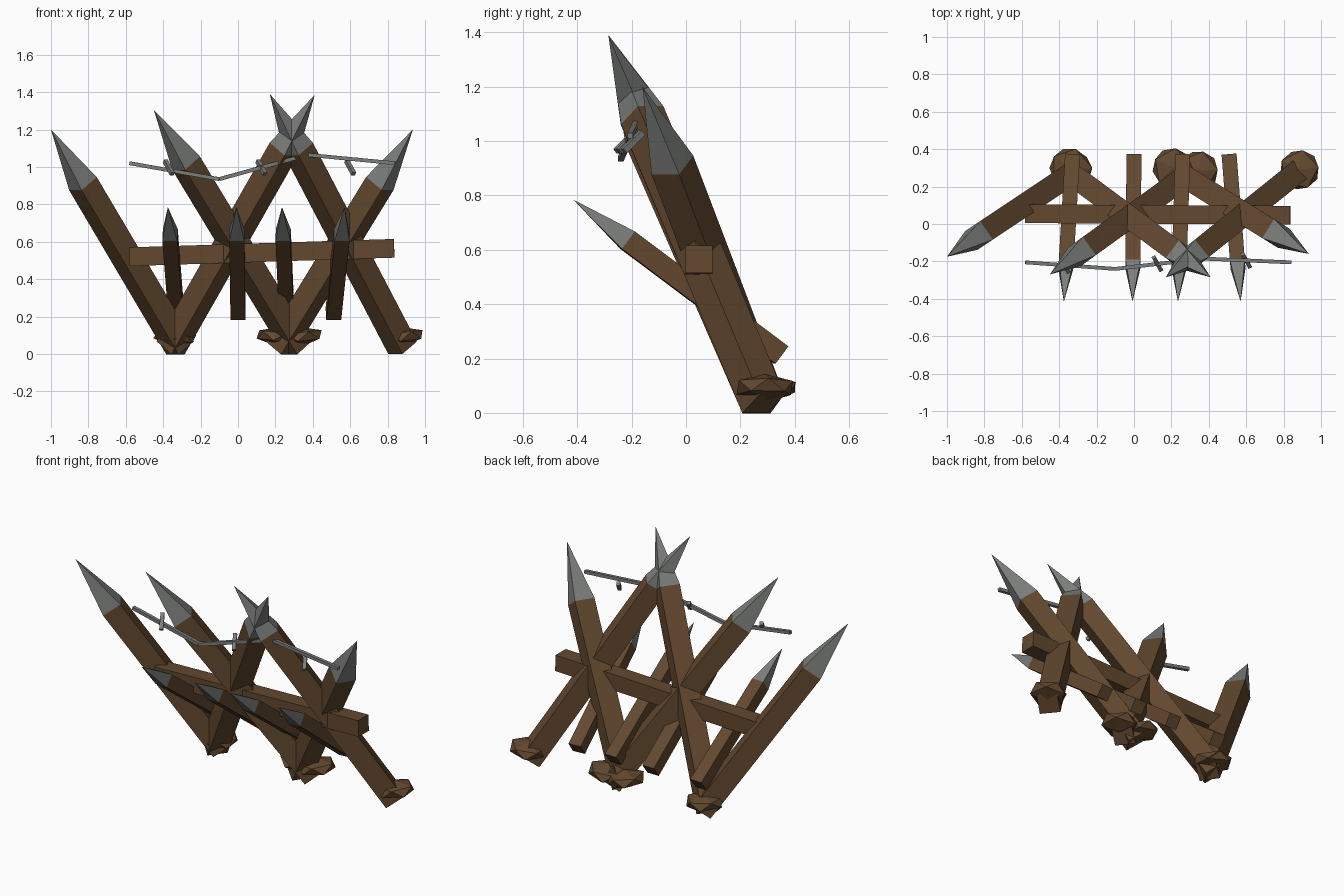
import bpy, bmesh, math
from mathutils import Vector, Matrix

cube = bpy.data.objects.get("Cube")
if cube:
    bpy.data.objects.remove(cube, do_unlink=True)


def make_material(name, rgb):
    mat = bpy.data.materials.new(name)
    mat.use_nodes = True
    mat.diffuse_color = (*rgb, 1)
    bsdf = mat.node_tree.nodes["Principled BSDF"]
    bsdf.inputs["Base Color"].default_value = (*rgb, 1)
    bsdf.inputs["Roughness"].default_value = 0.9
    return mat


WOOD = make_material("brown wood", (0.125, 0.066, 0.029))
METAL = make_material("grey metal", (0.2, 0.21, 0.2))


def finish(name, bm, mats):
    bmesh.ops.recalc_face_normals(bm, faces=bm.faces)
    mesh = bpy.data.meshes.new(name)
    bm.to_mesh(mesh)
    bm.free()
    for mat in mats:
        mesh.materials.append(mat)
    obj = bpy.data.objects.new(name, mesh)
    bpy.context.collection.objects.link(obj)
    return obj


def bar(name, start, end, width, mats, tip=0.0):
    """Square bar between two points; tip is the length of a pyramid point."""
    start, end = Vector(start), Vector(end)
    axis = end - start
    body = axis.length - tip
    h = width / 2
    corners = [(-h, -h), (h, -h), (h, h), (-h, h)]
    bm = bmesh.new()
    low = [bm.verts.new((x, y, 0)) for x, y in corners]
    high = [bm.verts.new((x, y, body)) for x, y in corners]
    bm.faces.new(low)
    for i in range(4):
        j = (i + 1) % 4
        bm.faces.new((low[i], low[j], high[j], high[i]))
    if tip:
        apex = bm.verts.new((0, 0, axis.length))
        for i in range(4):
            bm.faces.new((high[i], high[(i + 1) % 4], apex)).material_index = 1
    else:
        bm.faces.new(high)
    turn = axis.to_track_quat('Z', 'Y').to_matrix().to_4x4()
    bm.transform(Matrix.Translation(start) @ turn)
    return finish(name, bm, mats)


def lump(name, centre, radius, spin, tilt):
    """Flattened faceted clod around the foot of a stake."""
    bm = bmesh.new()
    bmesh.ops.create_icosphere(bm, subdivisions=1, radius=radius)
    bm.transform(Matrix.Translation(centre) @ Matrix.Rotation(tilt, 4, 'Y')
                 @ Matrix.Rotation(spin, 4, 'Z') @ Matrix.Diagonal((1, 1, 0.42, 1)))
    return finish(name, bm, [WOOD])


# Large crossed stakes: foot x, tip position
large = [
    (-0.31, (-1.0, -0.175, 1.2)),
    (0.32, (-0.45, -0.27, 1.305)),
    (-0.36, (0.41, -0.285, 1.385)),
    (0.88, (0.17, -0.285, 1.39)),
    (0.22, (0.935, -0.16, 1.2)),
]
for i, (x, tip) in enumerate(large):
    bar(f"large_stake_{i + 1}", (x, 0.285, 0.033), tip, 0.12, [WOOD, METAL], 0.355)

# Clods at the feet
clods = [(-0.345, 0.3), (0.345, 0.285), (-0.33, 0.29), (0.885, 0.29), (0.205, 0.3)]
for i, (x, y) in enumerate(clods):
    lump(f"foot_clod_{i + 1}", (x, y, 0.093), 0.118, i * 1.3, 0.12 * (-1) ** i)

# Short forward-pointing stakes: foot x, tip x
for i, (x, tx) in enumerate([(-0.33, -0.375), (0.0, -0.008), (0.26, 0.235), (0.51, 0.57)]):
    bar(f"short_stake_{i + 1}", (x, 0.35, 0.213), (tx, -0.415, 0.785),
        0.08, [WOOD, METAL], 0.25)

# Cross beam
bar("cross_beam", (-0.58, 0.055, 0.52), (0.835, 0.047, 0.565), 0.1, [WOOD])

# Wire strung along the tops, with barbs
wire = [(-0.58, -0.205, 1.02), (-0.1, -0.24, 0.935), (0.37, -0.185, 1.065), (0.84, -0.205, 1.02)]
for i in range(3):
    bar(f"wire_{i + 1}", wire[i], wire[i + 1], 0.02, [METAL])
    mid = (Vector(wire[i]) + Vector(wire[i + 1])) / 2
    mid = Vector(((-0.37, 0.125, 0.6)[i], mid.y, 0.997))
    reach = Vector((0.019, -0.034, -0.034))
    bar(f"barb_{i + 1}", mid - reach, mid + reach, 0.022, [METAL])
